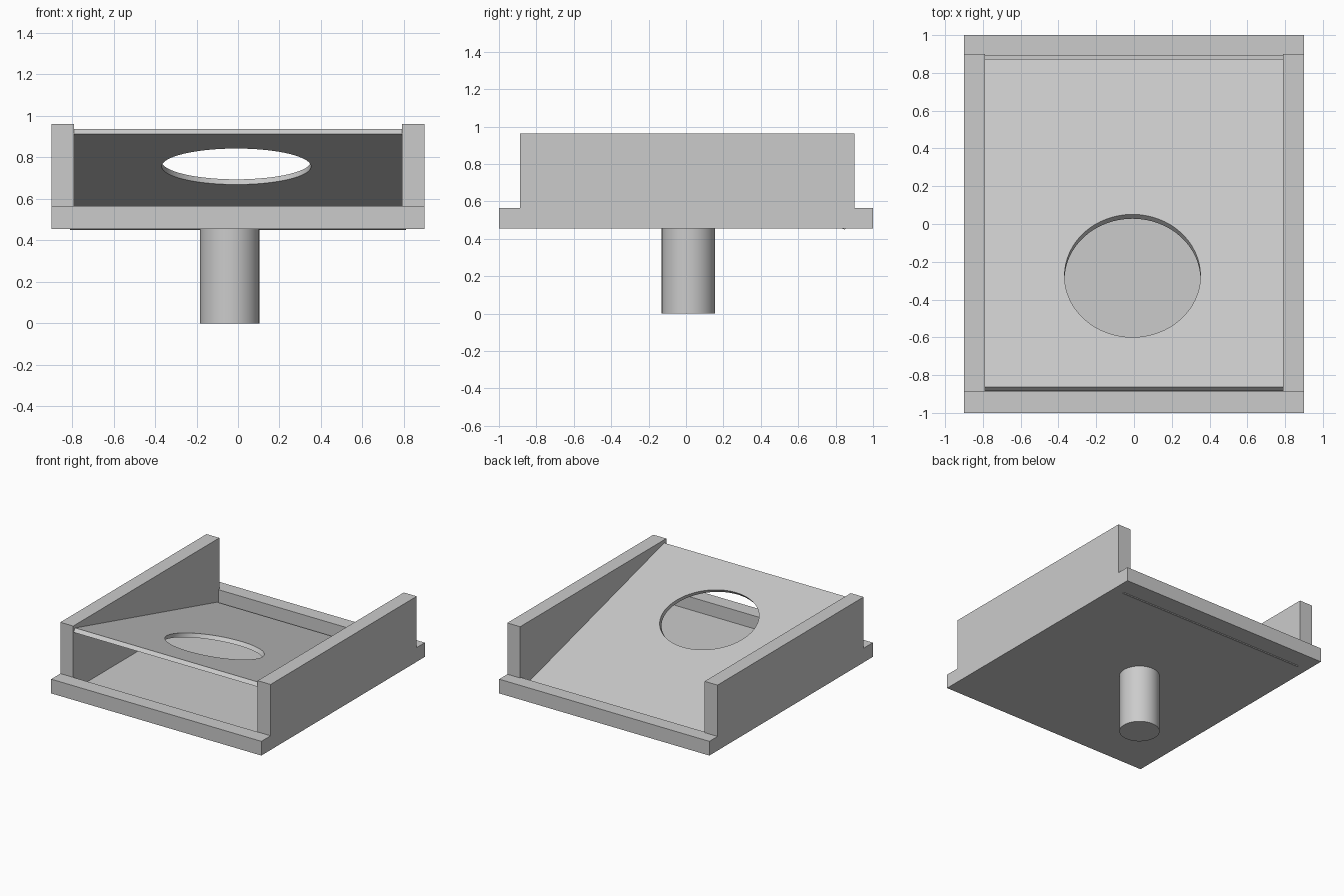
import bpy
import bmesh
from math import cos, sin, tau, radians

cube = bpy.data.objects.get("Cube")
if cube:
    bpy.data.objects.remove(cube, do_unlink=True)

grey = bpy.data.materials.new("light_grey")
grey.use_nodes = True
colour = (0.6, 0.6, 0.6, 1)
grey.diffuse_color = colour
grey.node_tree.nodes["Principled BSDF"].inputs["Base Color"].default_value = colour


def box(name, x, y, z):
    """Box spanning the given (low, high) ranges."""
    spans = (x, y, z)
    bpy.ops.mesh.primitive_cube_add(size=1, location=[sum(s) / 2 for s in spans])
    ob = bpy.context.object
    ob.name = name
    ob.scale = [s[1] - s[0] for s in spans]
    bpy.ops.object.transform_apply(location=False, rotation=False, scale=True)
    ob.data.materials.append(grey)
    return ob


def smooth(ob):
    bpy.ops.object.select_all(action="DESELECT")
    ob.select_set(True)
    bpy.context.view_layer.objects.active = ob
    bpy.ops.object.shade_smooth_by_angle(angle=radians(30))


# Tray: thin floor, end rails and side walls
base, rail_top = 0.455, 0.565
box("floor_panel", (-0.85, 0.85), (-0.95, 0.95), (base, base + 0.01))
box("front_rail", (-0.9, 0.9), (-1, -0.887), (base, rail_top))
box("back_rail", (-0.9, 0.9), (0.89, 1), (base, rail_top))
for side, x in (("right", (-0.9, -0.79)), ("left", (0.79, 0.9))):
    box(side + "_wall", x, (-0.887, 0.9), (base, 0.962))

# Round leg
bpy.ops.mesh.primitive_cylinder_add(vertices=64, radius=0.143, depth=base + 0.005,
                                    location=(-0.04, 0.013, (base + 0.005) / 2))
leg = bpy.context.object
leg.name = "round_leg"
leg.data.materials.append(grey)
smooth(leg)

# Sloping board with a round hole, drawn on its underside and thickened
front, back, height, slope = -0.885, 0.85, 0.913, 0.267


def on_slope(x, y):
    return (x, y, height - slope * (y - front))


corners = [(-0.81, front), (0.81, front), (0.81, back), (-0.81, back)]
hole = [(-0.008 + 0.36 * cos(tau * i / 64), -0.297 + 0.325 * sin(tau * i / 64))
        for i in range(64)]
bm = bmesh.new()
edges = []
for loop in (corners, hole):
    verts = [bm.verts.new(on_slope(*p)) for p in loop]
    edges += [bm.edges.new((a, b)) for a, b in zip(verts, verts[1:] + verts[:1])]
bmesh.ops.triangle_fill(bm, edges=edges, use_beauty=True)
top = bmesh.ops.extrude_face_region(bm, geom=bm.faces[:], use_keep_orig=True)
bmesh.ops.translate(bm, vec=(0, 0.023, 0.025),
                    verts=[g for g in top["geom"] if isinstance(g, bmesh.types.BMVert)])
bmesh.ops.recalc_face_normals(bm, faces=bm.faces[:])
mesh = bpy.data.meshes.new("sloping_board")
bm.to_mesh(mesh)
bm.free()
board = bpy.data.objects.new("sloping_board", mesh)
bpy.context.collection.objects.link(board)
mesh.materials.append(grey)
smooth(board)
